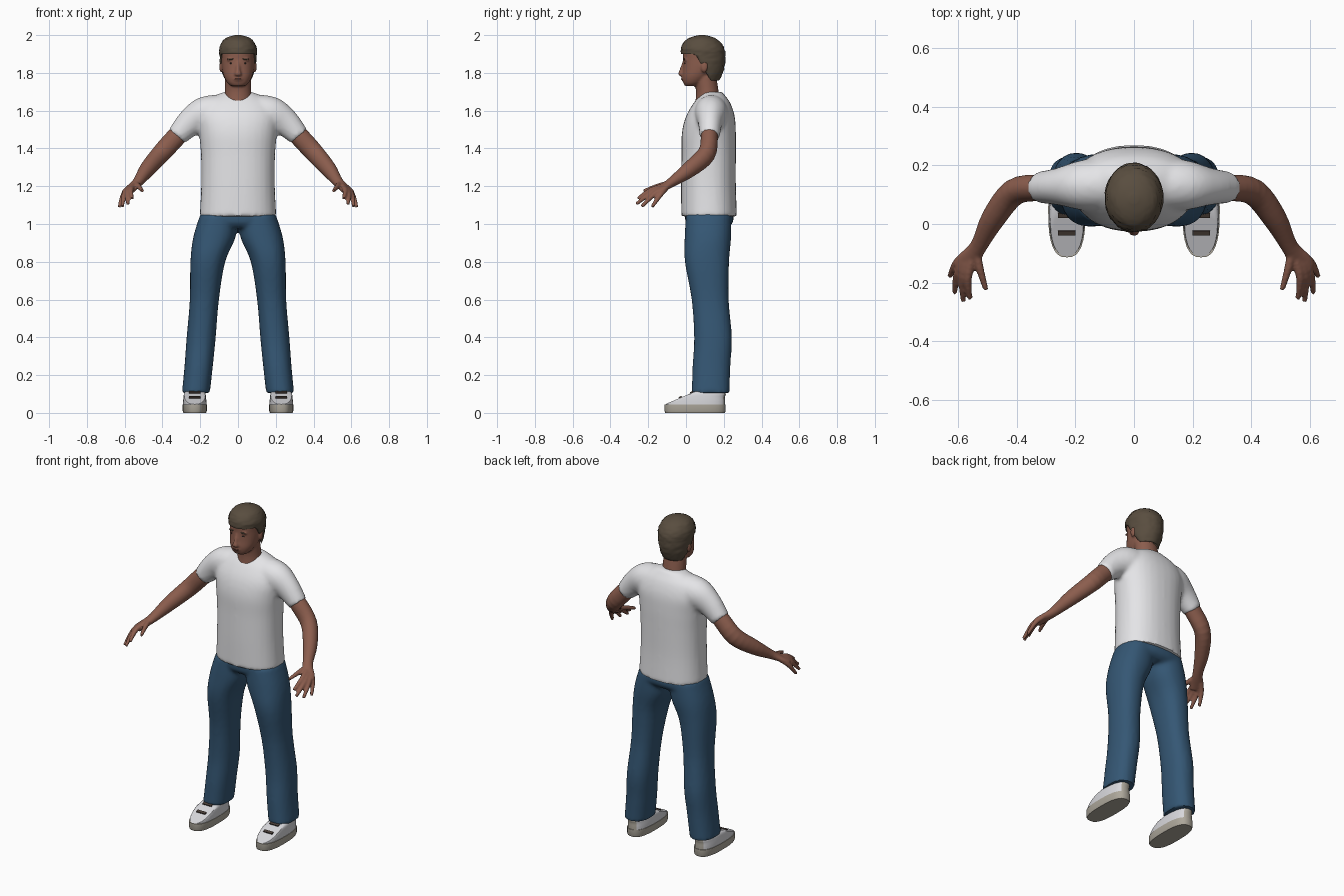
import bpy, bmesh, math, random
from mathutils import Vector, Matrix

random.seed(4)
if "Cube" in bpy.data.objects:
    bpy.data.objects.remove(bpy.data.objects["Cube"])


def material(name, r, g, b):
    mat = bpy.data.materials.new(name)
    mat.use_nodes = True
    mat.diffuse_color = (r, g, b, 1)
    shader = next(n for n in mat.node_tree.nodes if n.type == "BSDF_PRINCIPLED")
    shader.inputs["Base Color"].default_value = (r, g, b, 1)
    shader.inputs["Roughness"].default_value = 0.8
    return mat


SKIN = material("brown skin", 0.26, 0.11, 0.075)
SHIRT = material("white cotton", 0.78, 0.78, 0.8)
DENIM = material("blue denim", 0.035, 0.095, 0.175)
HAIR = material("dark brown hair", 0.1, 0.075, 0.05)
SHOE = material("white leather", 0.68, 0.68, 0.71)
SOLE = material("beige rubber", 0.42, 0.39, 0.33)
LACE = material("brown lace", 0.07, 0.05, 0.04)
LIP = material("dark lip", 0.14, 0.05, 0.04)
EYE = material("eye", 0.05, 0.035, 0.03)


def interpolate(keys, steps):
    """Smooth curve through key rings (x, y, z, radius, radius)."""
    result = []
    last = len(keys) - 1
    for i in range(last):
        a, b, c, d = (keys[min(max(i + k, 0), last)] for k in (-1, 0, 1, 2))
        for s in range(steps):
            t = s / steps
            result.append([q + 0.5 * t * (r - p + t * (2 * p - 5 * q + 4 * r - u + t * (3 * (q - r) + u - p)))
                           for p, q, r, u in zip(a, b, c, d)])
    return result + [list(keys[last])]


def loft(bm, keys, level=True, power=1.0, seg=32, steps=4, side=1):
    """Skin rings that lie level, or stand square to their path."""
    stations = interpolate(keys, steps)
    centres = [Vector(s[:3]) for s in stations]
    rings = []
    for i, s in enumerate(stations):
        u, v = Vector((1, 0, 0)), Vector((0, 1, 0))
        if not level:
            path = centres[min(i + 1, len(centres) - 1)] - centres[max(i - 1, 0)]
            v = path.cross(Vector((0, 0, 1))).normalized()
            u = v.cross(path).normalized()
        ring = []
        for k in range(seg):
            c, n = math.cos(math.tau * k / seg), math.sin(math.tau * k / seg)
            p = centres[i] + u * s[3] * math.copysign(abs(c) ** power, c) \
                + v * s[4] * math.copysign(abs(n) ** power, n)
            ring.append(bm.verts.new((p.x * side, p.y, p.z)))
        rings.append(ring)
    for a, b in zip(rings, rings[1:]):
        for k in range(seg):
            j = (k + 1) % seg
            bm.faces.new((a[k], a[j], b[j], b[k]))
    bm.faces.new(rings[0])
    bm.faces.new(rings[-1])


def body(keys):
    """Centred level rings from (height, front, back, half width)."""
    return [(0, (f + b) / 2, z, w, (b - f) / 2) for z, f, b, w in keys]


def ellipsoid(bm, centre, size):
    bmesh.ops.create_uvsphere(bm, u_segments=20, v_segments=12, radius=1,
                              matrix=Matrix.Translation(centre) @ Matrix.Diagonal((*size, 1)))


def finish(name, bm, *mats, voxel=0, smooth=3, angle=40):
    bmesh.ops.recalc_face_normals(bm, faces=bm.faces)
    mesh = bpy.data.meshes.new(name)
    bm.to_mesh(mesh)
    bm.free()
    obj = bpy.data.objects.new(name, mesh)
    bpy.context.collection.objects.link(obj)
    for mat in mats:
        mesh.materials.append(mat)
    bpy.ops.object.select_all(action="DESELECT")
    obj.select_set(True)
    bpy.context.view_layer.objects.active = obj
    if voxel:
        fuse = obj.modifiers.new("fuse", "REMESH")
        fuse.mode = "VOXEL"
        fuse.voxel_size = voxel
        relax = obj.modifiers.new("relax", "SMOOTH")
        relax.iterations = smooth
        for mod in ("fuse", "relax"):
            bpy.ops.object.modifier_apply(modifier=mod)
    bpy.ops.object.shade_smooth_by_angle(angle=math.radians(angle))
    return obj


# Shirt: torso fused with both sleeves
bm = bmesh.new()
loft(bm, body([(1.04, -.025, .27, .203), (1.2, -.026, .264, .195), (1.36, -.024, .264, .196),
               (1.48, -.022, .264, .206), (1.57, 0, .258, .214), (1.64, .04, .235, .18),
               (1.68, .075, .207, .12), (1.7, .09, .192, .07)]), power=0.88)
for side in (1, -1):
    loft(bm, [(.1, .135, 1.59, .095, .09), (.18, .132, 1.58, .092, .085), (.255, .128, 1.535, .074, .064),
              (.325, .125, 1.463, .055, .053)], level=False, side=side)
finish("shirt", bm, SHIRT, voxel=0.012, smooth=4)

# Jeans: hips fused with both legs
bm = bmesh.new()
loft(bm, body([(.98, .02, .22, .15), (1.01, -.003, .25, .208), (1.06, -.005, .25, .194)]), power=0.85)
for side in (1, -1):
    loft(bm, [(.223, .13, .105, .074, .1), (.208, .135, .25, .075, .1), (.195, .143, .4, .077, .1),
              (.178, .128, .6, .077, .098), (.16, .111, .8, .092, .117), (.125, .116, .93, .112, .123),
              (.1, .12, 1.05, .1, .12)], power=0.88, side=side)
finish("jeans", bm, DENIM, voxel=0.012, smooth=4)

# Arms with hands
FINGERS = {
    "little": [(.575, -.105, 1.19), (.607, -.135, 1.155), (.629, -.18, 1.09)],
    "ring": [(.57, -.11, 1.195), (.602, -.165, 1.16), (.612, -.235, 1.092)],
    "middle": [(.56, -.11, 1.2), (.585, -.18, 1.168), (.583, -.264, 1.105)],
    "index": [(.55, -.11, 1.205), (.567, -.185, 1.18), (.56, -.255, 1.135)],
    "thumb": [(.538, -.09, 1.215), (.527, -.15, 1.2), (.505, -.225, 1.175)],
}
for side, label in ((1, "left"), (-1, "right")):
    bm = bmesh.new()
    loft(bm, [(.24, .125, 1.545, .05, .045), (.325, .124, 1.463, .052, .045), (.41, .108, 1.37, .051, .046),
              (.48, .02, 1.29, .043, .041), (.53, -.075, 1.222, .026, .029), (.57, -.13, 1.185, .017, .038),
              (.584, -.155, 1.17, .013, .035)], level=False, side=side)
    for points in FINGERS.values():
        loft(bm, [(*p, r, r) for p, r in zip(points, (.015, .014, .009))],
             level=False, seg=12, side=side)
    finish(label + "_arm", bm, SKIN, voxel=0.006, smooth=2)

# Head: skull, neck, nose and ears
bm = bmesh.new()
loft(bm, body([(1.73, -.004, .06, .035), (1.747, -.014, .09, .056), (1.78, -.02, .13, .074),
               (1.82, -.017, .17, .084), (1.87, -.015, .19, .088), (1.92, -.013, .19, .088),
               (1.96, .02, .16, .065)]), power=0.93)
loft(bm, [(0, .115, 1.62, .075, .068), (0, .113, 1.7, .069, .06), (0, .1, 1.78, .068, .06)])
loft(bm, [(0, -.008, 1.86, .01, .01), (0, -.02, 1.82, .011, .013), (0, -.026, 1.792, .019, .015),
          (0, -.016, 1.783, .014, .01)], seg=16)
ellipsoid(bm, (0, -.014, 1.768), (.026, .011, .012))
for side in (1, -1):
    ellipsoid(bm, (side * .036, -.001, 1.87), (.026, .011, .007))
    ellipsoid(bm, (side * .088, .097, 1.833), (.011, .019, .031))
finish("head", bm, SKIN, voxel=0.006, smooth=2)

# Face details
bm = bmesh.new()
ellipsoid(bm, (0, -.02, 1.767), (.02, .0065, .0035))
finish("lips", bm, LIP)
for side, label in ((1, "left"), (-1, "right")):
    bm = bmesh.new()
    ellipsoid(bm, (side * .034, -.004, 1.851), (.012, .006, .004))
    finish(label + "_eye", bm, EYE)
    bm = bmesh.new()
    ellipsoid(bm, (side * .037, -.009, 1.873), (.02, .005, .004))
    finish(label + "_eyebrow", bm, HAIR)

# Hair: cap trimmed along a hairline that drops behind the ears
bm = bmesh.new()
loft(bm, body([(1.755, .02, .174, .074), (1.82, -.01, .201, .09), (1.88, -.024, .208, .097),
               (1.93, -.027, .203, .098), (1.97, -.005, .175, .08), (1.99, .03, .14, .052),
               (2, .07, .1, .015)]), seg=40, steps=6)
for v in bm.verts:
    drop = min(max((v.co.y - .05) / .08, 0), 1)
    hairline = 1.9 - .14 * drop
    v.co.z = max(v.co.z, hairline)
    if hairline + .01 < v.co.z < 1.99:
        v.co += Vector((v.co.x, v.co.y - .09, 0)) * random.uniform(-.025, .025)
finish("hair", bm, HAIR, angle=60)

# Shoes, laces and ankles
SLOPE = .43
for side, label in ((1, "left"), (-1, "right")):
    bm = bmesh.new()
    loft(bm, [(.229, .048, 0, .06, .158), (.229, .048, .01, .064, .162), (.229, .048, .045, .064, .162)],
         power=0.75, steps=1, side=side)
    finish(label + "_sole", bm, SOLE)

    bm = bmesh.new()
    loft(bm, [(.229, .05, .04, .062, .157), (.229, .05, .08, .06, .156), (.229, .05, .112, .05, .148),
              (.229, .05, .116, .005, .01)], power=0.78, side=side)
    for v in bm.verts:
        v.co.z = min(v.co.z, .047 + (v.co.y + .107) * SLOPE)
    upper = finish(label + "_shoe", bm, SHOE, SOLE)
    for face in upper.data.polygons:
        face.material_index = int(face.normal.y > .75)

    for row, y in enumerate((-.03, .03)):
        bm = bmesh.new()
        place = Matrix.Translation((side * .229, y, .05 + (y + .107) * SLOPE))
        tilt = Matrix.Rotation(math.atan(SLOPE), 4, "X")
        bmesh.ops.create_cube(bm, size=1, matrix=place @ tilt @ Matrix.Diagonal((.06, .016, .008, 1)))
        finish(f"{label}_lace_{row}", bm, LACE)

    bm = bmesh.new()
    loft(bm, [(.225, .125, .07, .04, .05), (.22, .13, .2, .04, .05)], side=side)
    finish(label + "_ankle", bm, SKIN)
